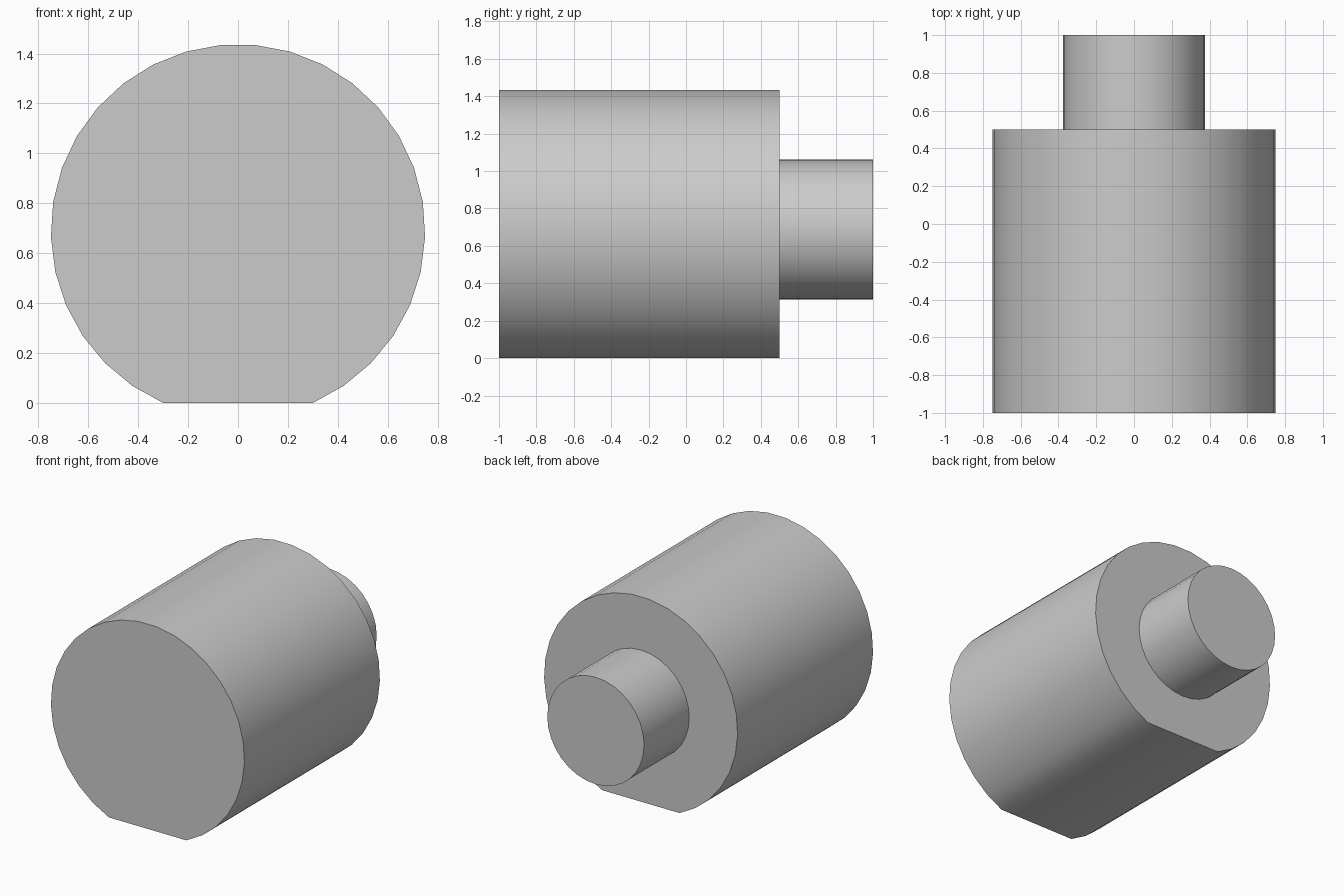
import bpy, bmesh
from math import asin, cos, sin, pi, sqrt, radians

cube = bpy.data.objects.get("Cube")
if cube:
    bpy.data.objects.remove(cube, do_unlink=True)

GREY = (0.6, 0.6, 0.6, 1)
mat = bpy.data.materials.new("plain grey")
mat.use_nodes = True
mat.diffuse_color = GREY
mat.node_tree.nodes["Principled BSDF"].inputs["Base Color"].default_value = GREY

BODY_R, FLAT_HALF, SHAFT_R = 0.75, 0.3, 0.375
AXIS_Z = sqrt(BODY_R ** 2 - FLAT_HALF ** 2)


def arc(radius, start, end, steps):
    """Points on an arc around the main axis, both ends included."""
    angles = [start + (end - start) * i / steps for i in range(steps + 1)]
    return [(radius * cos(a), AXIS_Z + radius * sin(a)) for a in angles]


def extrude_profile(name, profile, y0, y1):
    """Closed x-z profile extruded along y, smooth on its round side."""
    bm = bmesh.new()
    face = bm.faces.new([bm.verts.new((x, y0, z)) for x, z in profile])
    result = bmesh.ops.extrude_face_region(bm, geom=[face], use_keep_orig=True)
    moved = [g for g in result["geom"] if isinstance(g, bmesh.types.BMVert)]
    bmesh.ops.translate(bm, verts=moved, vec=(0, y1 - y0, 0))
    bmesh.ops.recalc_face_normals(bm, faces=bm.faces)
    mesh = bpy.data.meshes.new(name)
    bm.to_mesh(mesh)
    bm.free()
    mesh.materials.append(mat)
    obj = bpy.data.objects.new(name, mesh)
    bpy.context.collection.objects.link(obj)
    bpy.ops.object.select_all(action="DESELECT")
    obj.select_set(True)
    bpy.context.view_layer.objects.active = obj
    bpy.ops.object.shade_smooth_by_angle(angle=radians(30))


# Main cylinder with a flat underside
half_gap = asin(FLAT_HALF / BODY_R)
extrude_profile("body", arc(BODY_R, half_gap - pi / 2, 1.5 * pi - half_gap, 29), -1, 0.5)

# Narrow shaft at the back
extrude_profile("shaft", arc(SHAFT_R, 0, 2 * pi, 32)[:-1], 0.5, 1)
